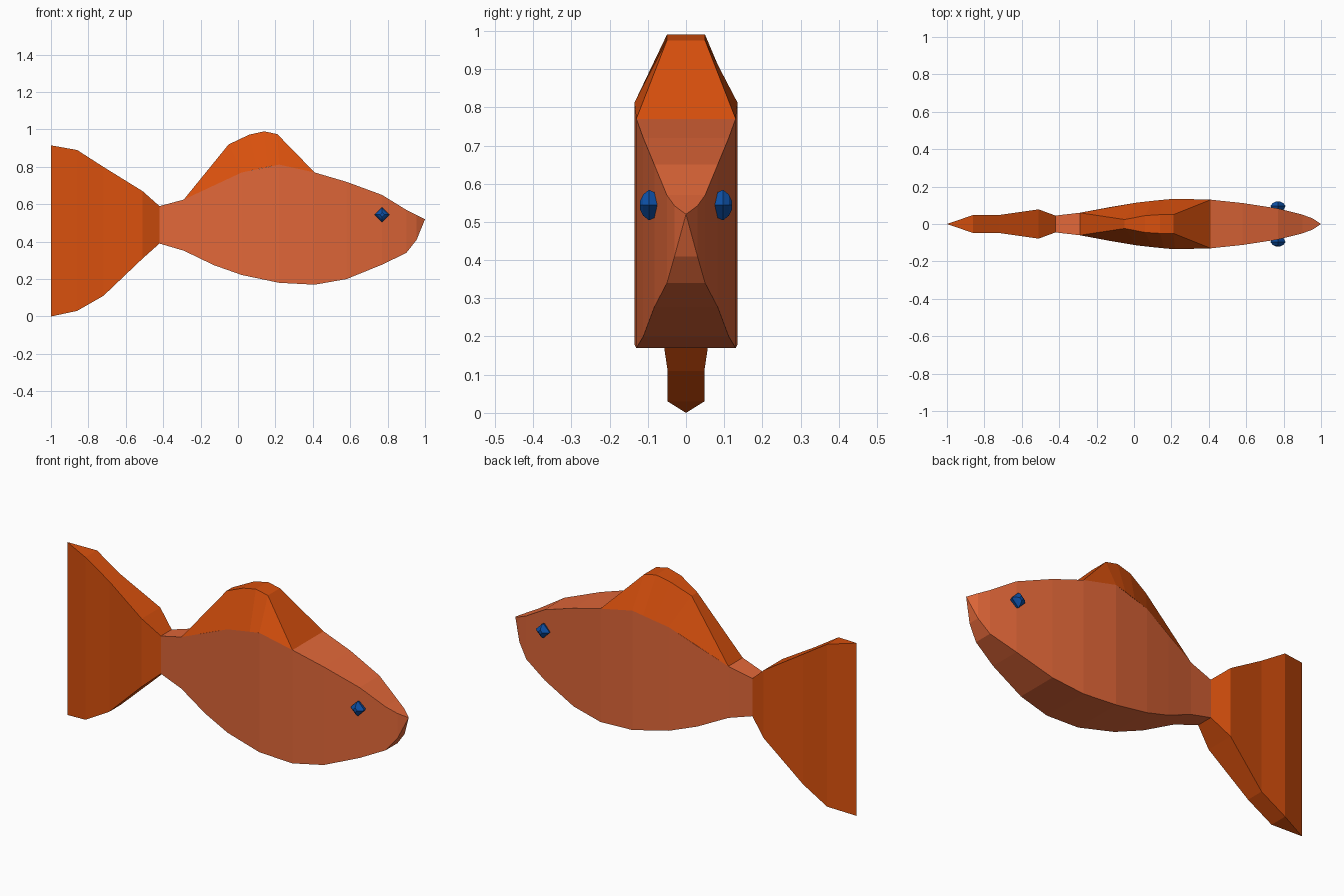
import bpy, bmesh

if "Cube" in bpy.data.objects:
    bpy.data.objects.remove(bpy.data.objects["Cube"])


def material(name, rgb):
    m = bpy.data.materials.new(name)
    m.diffuse_color = (*rgb, 1)
    m.use_nodes = True
    m.node_tree.nodes["Principled BSDF"].inputs["Base Color"].default_value = m.diffuse_color
    return m


def loft(name, rings, mat):
    """Bridge rings of four points, cap the ends and merge pinched points."""
    bm = bmesh.new()
    rows = [[bm.verts.new(p) for p in ring] for ring in rings]
    for a, b in zip(rows, rows[1:]):
        for i in range(4):
            j = (i + 1) % 4
            bm.faces.new((a[i], a[j], b[j], b[i]))
    bm.faces.new(rows[0])
    bm.faces.new(rows[-1])
    bmesh.ops.remove_doubles(bm, verts=bm.verts, dist=0.0005)
    bmesh.ops.recalc_face_normals(bm, faces=bm.faces)
    me = bpy.data.meshes.new(name)
    bm.to_mesh(me)
    bm.free()
    ob = bpy.data.objects.new(name, me)
    me.materials.append(mat)
    bpy.context.collection.objects.link(ob)
    return ob


def slab(x, z0, z1, w):
    return [(x, -w, z0), (x, w, z0), (x, w, z1), (x, -w, z1)]


body_mat = material("body_orange", (0.75, 0.135, 0.04))
fin_mat = material("fin_orange", (0.69, 0.08, 0.004))
eye_mat = material("eye_blue", (0.004, 0.08, 0.38))

# Body: x, bottom, top, half width
body = [(-0.42, 0.39, 0.59, 0.045), (-0.29, 0.352, 0.625, 0.06),
        (-0.13, 0.275, 0.70, 0.09), (0.02, 0.222, 0.77, 0.115),
        (0.22, 0.18, 0.812, 0.135), (0.41, 0.17, 0.77, 0.13),
        (0.58, 0.20, 0.72, 0.112), (0.77, 0.277, 0.65, 0.083),
        (0.90, 0.34, 0.57, 0.05), (0.955, 0.41, 0.542, 0.03),
        (1.0, 0.52, 0.52, 0.0)]
loft("body", [slab(*s) for s in body], body_mat)

# Tail: flares upright, closing to a vertical edge
tail = [(-1.0, 0.0, 0.915, 0.0), (-0.86, 0.03, 0.89, 0.048),
        (-0.72, 0.11, 0.80, 0.048), (-0.51, 0.31, 0.67, 0.078),
        (-0.42, 0.39, 0.59, 0.045)]
loft("tail_fin", [slab(*s) for s in tail], fin_mat)

# Dorsal fin: base x, z, half width, then ridge x, z, half width
fin = [(-0.29, 0.625, 0.06, -0.29, 0.625, 0.06),
       (0.02, 0.77, 0.115, -0.05, 0.92, 0.024),
       (0.10, 0.787, 0.124, 0.06, 0.972, 0.045),
       (0.16, 0.80, 0.13, 0.14, 0.99, 0.05),
       (0.22, 0.812, 0.135, 0.21, 0.975, 0.05),
       (0.41, 0.77, 0.13, 0.41, 0.77, 0.13)]
loft("dorsal_fin", [[(x0, -w0, z0), (x0, w0, z0), (x1, w1, z1), (x1, -w1, z1)]
                    for x0, z0, w0, x1, z1, w1 in fin], fin_mat)

# Eyes: small faceted diamonds on each side
for side, label in ((-1, "near"), (1, "far")):
    rings = [[(0.77 + r * a, side * y, 0.544 + r * b)
              for a, b in ((1, 0), (0, 1), (-1, 0), (0, -1))]
             for y, r in ((0.075, 0.03), (0.097, 0.04), (0.112, 0.028), (0.12, 0.012))]
    loft("eye_" + label, rings, eye_mat)
